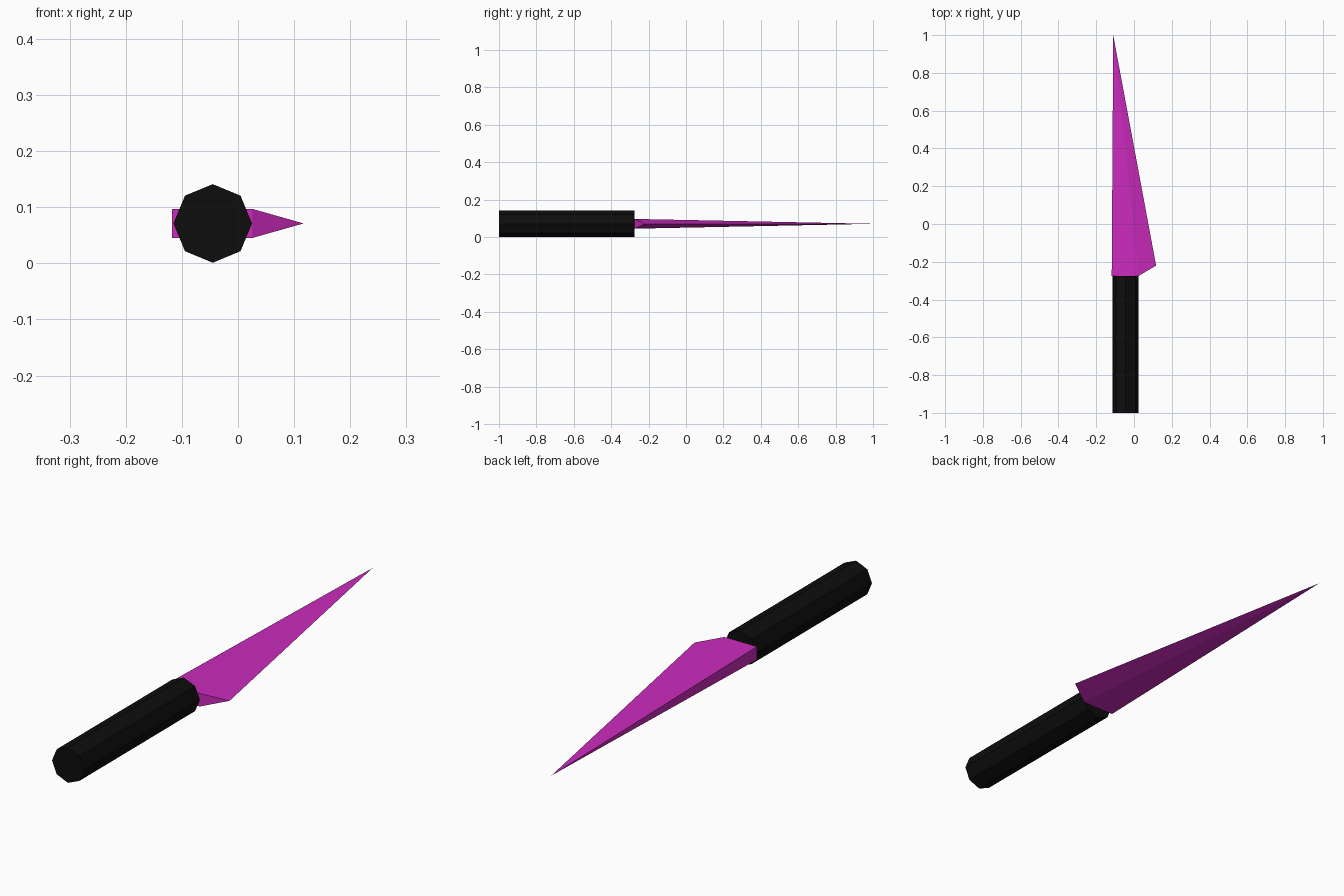
import bpy
import bmesh
from math import pi
from mathutils import Matrix

cube = bpy.data.objects.get("Cube")
if cube:
    bpy.data.objects.remove(cube, do_unlink=True)

MID_Z = 0.071      # height of the knife's centre line
GUARD_Y = -0.275   # where the blade meets the handle


def make_material(name, color):
    mat = bpy.data.materials.new(name)
    mat.use_nodes = True
    mat.diffuse_color = color
    mat.node_tree.nodes["Principled BSDF"].inputs["Base Color"].default_value = color
    return mat


def make_object(name, bm, mat):
    bmesh.ops.recalc_face_normals(bm, faces=bm.faces)
    mesh = bpy.data.meshes.new(name)
    bm.to_mesh(mesh)
    bm.free()
    mesh.materials.append(mat)
    obj = bpy.data.objects.new(name, mesh)
    bpy.context.collection.objects.link(obj)
    return obj


black = make_material("grip black", (0.004, 0.004, 0.004, 1))
magenta = make_material("blade magenta", (0.6, 0.024, 0.51, 1))

# Handle: octagonal bar lying along y, corners pointing up and sideways
bm = bmesh.new()
length = GUARD_Y + 1
place = Matrix.Translation((-0.045, -1 + length / 2, MID_Z)) @ Matrix.Rotation(pi / 2, 4, "X")
bmesh.ops.create_cone(bm, cap_ends=True, segments=8, radius1=0.07, radius2=0.07,
                      depth=length, matrix=place)
make_object("handle", bm, black)

# Blade: thick rectangular root tapering to a side corner and a long tip
bm = bmesh.new()
half = 0.026
spine_top, spine_low = [bm.verts.new((-0.118, GUARD_Y, MID_Z + s * half)) for s in (1, -1)]
root_top, root_low = [bm.verts.new((0.025, GUARD_Y, MID_Z + s * half)) for s in (1, -1)]
heel = bm.verts.new((0.117, -0.22, MID_Z))
tip = bm.verts.new((-0.11, 1, MID_Z))
bm.faces.new((spine_top, spine_low, root_low, root_top))
bm.faces.new((spine_top, spine_low, tip))
bm.faces.new((root_top, root_low, heel))
for spine, root in ((spine_top, root_top), (spine_low, root_low)):
    bm.faces.new((spine, root, tip))
    bm.faces.new((root, heel, tip))
make_object("blade", bm, magenta)
